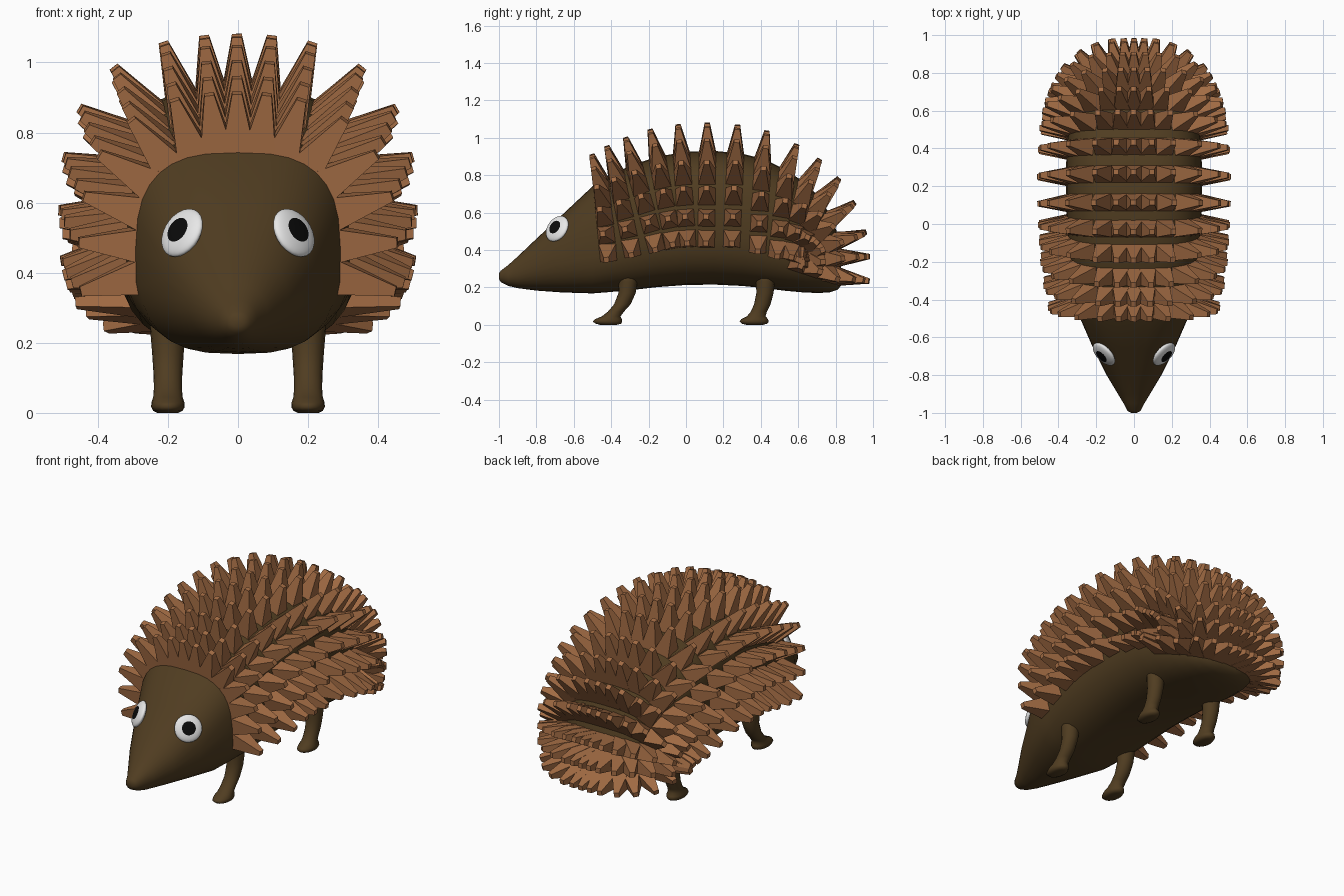
import bpy, bmesh
from math import sin, cos, pi, radians, copysign
from mathutils import Vector
from mathutils.bvhtree import BVHTree

if "Cube" in bpy.data.objects:
    bpy.data.objects.remove(bpy.data.objects["Cube"])


def material(name, r, g, b):
    m = bpy.data.materials.new(name)
    m.use_nodes = True
    m.diffuse_color = (r, g, b, 1)
    m.node_tree.nodes["Principled BSDF"].inputs["Base Color"].default_value = (r, g, b, 1)
    return m


skin = material("dark brown skin", .08, .046, .015)
quill = material("tan brown quill", .36, .148, .057)
white = material("eye white", .8, .8, .8)
black = material("pupil black", .003, .003, .003)


def finish(bm, name, mats, smooth=True):
    bmesh.ops.recalc_face_normals(bm, faces=bm.faces[:])
    mesh = bpy.data.meshes.new(name)
    bm.to_mesh(mesh)
    bm.free()
    for m in mats:
        mesh.materials.append(m)
    for f in mesh.polygons:
        f.use_smooth = smooth
    ob = bpy.data.objects.new(name, mesh)
    bpy.context.collection.objects.link(ob)
    return ob


def loft(rings):
    """Skin a list of closed point rings and cap both ends."""
    bm = bmesh.new()
    loops = [[bm.verts.new(p) for p in ring] for ring in rings]
    n = len(loops[0])
    for a, b in zip(loops, loops[1:]):
        for i in range(n):
            j = (i + 1) % n
            bm.faces.new((a[i], a[j], b[j], b[i]))
    bm.faces.new(loops[0])
    bm.faces.new(loops[-1])
    return bm


def power(v, e):
    return copysign(abs(v) ** e, v)


# Body: rounded-box sections along y, as (y, half width, bottom, top)
sections = [
    (-1, .015, .245, .275), (-.99, .035, .228, .29), (-.95, .055, .208, .32),
    (-.9, .085, .196, .365), (-.8, .145, .183, .46), (-.66, .215, .173, .59),
    (-.5, .285, .168, .74), (-.42, .305, .174, .79), (-.3, .33, .185, .85),
    (-.15, .348, .202, .9), (0, .355, .213, .925), (.15, .36, .215, .93),
    (.3, .36, .208, .915), (.42, .355, .196, .885), (.53, .345, .182, .83),
    (.63, .32, .173, .765), (.71, .285, .17, .685), (.77, .24, .174, .59),
    (.81, .18, .187, .49), (.83, .1, .21, .4)]
SIDES = 32
rings = []
for y, w, lo, hi in sections:
    e = 2 / (2.1 if y < -.7 else 2.4 if y < -.6 else 2.85)
    rings.append([(w * power(cos(t), e), y, (lo + hi) / 2 + (hi - lo) / 2 * power(sin(t), e))
                  for t in (2 * pi * i / SIDES for i in range(SIDES))])
bm = loft(rings)
bmesh.ops.recalc_face_normals(bm, faces=bm.faces[:])
surface = BVHTree.FromBMesh(bm)
finish(bm, "body", [skin])

# Quills: rings that fan over the back, as (centre y, centre z, ridge y, ridge z, spread)
fans = [
    (-.425, .47, -.455, .77, 1), (-.31, .5, -.375, .815, 1), (-.19, .53, -.28, .86, 1),
    (-.09, .55, -.155, .9, 1), (0, .56, -.025, .92, 1), (.11, .56, .115, .93, 1),
    (.25, .56, .265, .92, 1), (.39, .53, .41, .885, 1), (.5, .5, .54, .82, 1),
    (.57, .46, .64, .75, .96), (.61, .42, .72, .67, .93), (.62, .39, .78, .57, .9),
    (.62, .37, .815, .45, .87), (.61, .345, .83, .36, .85), (.6, .33, .82, .26, .85)]
angles = [0, 12, 25, 40, 54, 70, 88, 106]
LENGTH, SINK, BASE, TIP = .153, .025, .05, .014
side = Vector((1, 0, 0))


def add_quill(bm, base, axis, across):
    other = axis.cross(across).normalized()
    across = other.cross(axis)
    ends = []
    for offset, half in ((-SINK, BASE), (LENGTH, TIP)):
        ends.append([bm.verts.new(base + axis * offset + half * (across * u + other * v))
                     for u, v in ((-1, -1), (1, -1), (1, 1), (-1, 1))])
    lower, upper = ends
    bm.faces.new(upper)
    bm.faces.new(lower)
    for i in range(4):
        j = (i + 1) % 4
        bm.faces.new((lower[i], lower[j], upper[j], upper[i]))


bm = bmesh.new()
for cy, cz, ry, rz, spread in fans:
    centre = Vector((0, cy, cz))
    ridge = (Vector((0, ry, rz)) - centre).normalized()
    across = side.cross(ridge)
    for deg in [-a for a in angles[1:]] + angles:
        turn = radians(deg * spread)
        ray = ridge * cos(turn) + side * sin(turn)
        hit, normal, _, _ = surface.ray_cast(centre, ray)
        if normal.dot(ray) < 0:
            normal = -normal
        add_quill(bm, hit, (ray + normal).normalized(), across)
finish(bm, "quills", [quill], smooth=False)

# Legs: stacked oval rings, as (y offset, z, half depth, half width)
leg_rings = [
    (.005, .3, .05, .052), (.005, .23, .05, .05), (.0, .17, .046, .045),
    (-.025, .11, .044, .041), (-.06, .07, .043, .04), (-.085, .045, .05, .042),
    (-.1, .03, .072, .047), (-.105, .017, .078, .048), (-.1, .006, .068, .042),
    (-.1, 0, .045, .03)]
for s, side_name in ((1, "left"), (-1, "right")):
    for y0, lean, end in ((-.315, 1, "front"), (.422, .55, "back")):
        rings = [[(s * .2 + w * cos(t), y0 + dy * lean + d * sin(t), z)
                  for t in (2 * pi * i / 16 for i in range(16))]
                 for dy, z, d, w in leg_rings]
        finish(loft(rings), f"{end}_{side_name}_leg", [skin])

    # Eyes: flattened balls lying on the face, with the pupil at the pole
    spot = surface.find_nearest(Vector((s * .16, -.69, .515)))[0]
    facing = Vector((s * .64, -.62, .42)).normalized()
    bm = bmesh.new()
    bmesh.ops.create_uvsphere(bm, u_segments=24, v_segments=24, radius=1)
    for f in bm.faces:
        c = f.calc_center_median()
        f.material_index = 1 if c.z > 0 and c.xy.length < .51 else 0
    for v in bm.verts:
        v.co = v.co * .075
        v.co.z *= .32
    eye = finish(bm, f"{side_name}_eye", [white, black])
    eye.rotation_euler = facing.to_track_quat('Z', 'Y').to_euler()
    eye.location = spot + facing * .006
